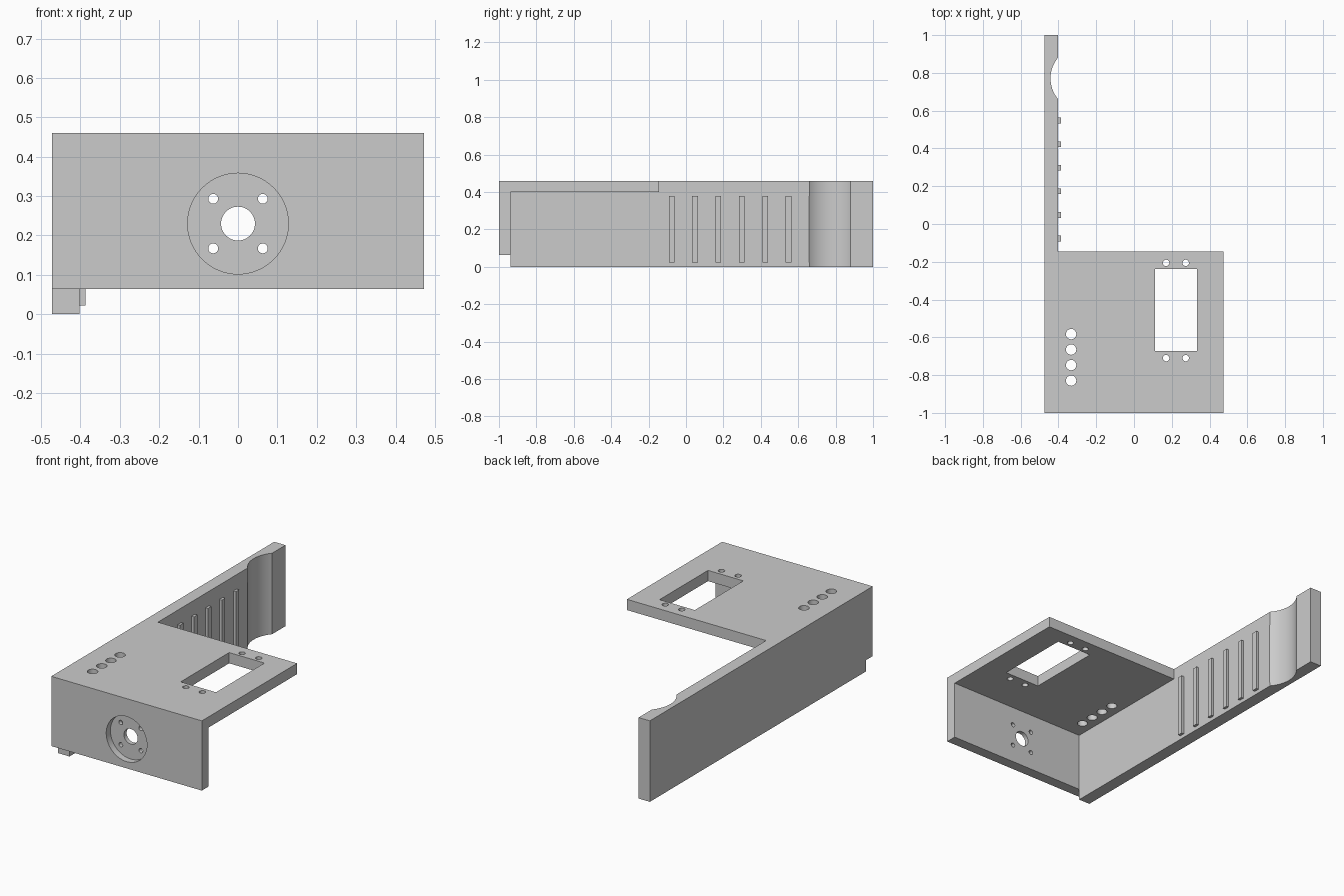
import bpy, bmesh, math
from mathutils import Matrix

cube = bpy.data.objects.get("Cube")
if cube:
    bpy.data.objects.remove(cube, do_unlink=True)

HALF_W, TOP, FLOOR = 0.473, 0.46, 0.064
WALL_IN, FRONT_IN, DECK_UNDER, DECK_BACK = -0.402, -0.938, 0.399, -0.145

grey = bpy.data.materials.new("plain_grey")
grey.use_nodes = True
grey.diffuse_color = (0.6, 0.6, 0.6, 1)
grey.node_tree.nodes["Principled BSDF"].inputs["Base Color"].default_value = (0.6, 0.6, 0.6, 1)


def finish(name, bm):
    bmesh.ops.recalc_face_normals(bm, faces=bm.faces)
    mesh = bpy.data.meshes.new(name)
    bm.to_mesh(mesh)
    bm.free()
    mesh.materials.append(grey)
    ob = bpy.data.objects.new(name, mesh)
    bpy.context.collection.objects.link(ob)
    return ob


def box(name, x, y, z):
    bm = bmesh.new()
    bmesh.ops.create_cube(bm, size=1)
    for v in bm.verts:
        v.co = [r[0] if c < 0 else r[1] for c, r in zip(v.co, (x, y, z))]
    return finish(name, bm)


def rod(name, centre, radius, depth, axis="Z", sides=32):
    bm = bmesh.new()
    turn = Matrix.Rotation(math.pi / 2, 4, "X") if axis == "Y" else Matrix()
    bmesh.ops.create_cone(bm, cap_ends=True, segments=sides, radius1=radius, radius2=radius,
                          depth=depth, matrix=Matrix.Translation(centre) @ turn)
    return finish(name, bm)


def combine(target, tool, operation):
    """Apply a boolean and discard the tool object."""
    mod = target.modifiers.new("combine", "BOOLEAN")
    mod.operation, mod.solver, mod.object = operation, "EXACT", tool
    bpy.context.view_layer.objects.active = target
    bpy.ops.object.modifier_apply(modifier=mod.name)
    bpy.data.objects.remove(tool, do_unlink=True)


# Long side wall with a notch at its lower front corner
bm = bmesh.new()
profile = [(FRONT_IN, 0), (1, 0), (1, TOP), (-1, TOP), (-1, FLOOR), (FRONT_IN, FLOOR)]
face = bm.faces.new([bm.verts.new((-HALF_W, y, z)) for y, z in profile])
grown = bmesh.ops.extrude_face_region(bm, geom=[face])["geom"]
bmesh.ops.translate(bm, vec=(WALL_IN + HALF_W, 0, 0),
                    verts=[g for g in grown if isinstance(g, bmesh.types.BMVert)])
bracket = finish("mounting_bracket", bm)

# Front plate and top deck
combine(bracket, box("front_plate", (-0.44, HALF_W), (-1, FRONT_IN), (FLOOR, TOP)), "UNION")
combine(bracket, box("top_deck", (-0.44, HALF_W), (-1, DECK_BACK), (DECK_UNDER, TOP)), "UNION")

# Grip ribs on the inner wall, the last one mostly swallowed by the scoop
for i in range(7):
    y = 0.673 - 0.125 * i
    combine(bracket, box("rib", (-0.43, -0.387), (y - 0.015, y + 0.015), (0.022, 0.378)), "UNION")

# Curved scoop in the wall
combine(bracket, rod("scoop", (-0.271, 0.771, 0.23), 0.171, 1, sides=96), "DIFFERENCE")

# Round recess with a shaft hole and four screw holes in the front plate
combine(bracket, rod("recess", (0, -1, 0.23), 0.128, 0.076, "Y", 64), "DIFFERENCE")
combine(bracket, rod("shaft_hole", (0, -0.95, 0.23), 0.043, 0.2, "Y", 48), "DIFFERENCE")
for sx in (-1, 1):
    for sz in (-1, 1):
        combine(bracket, rod("screw_hole", (sx * 0.063, -0.95, 0.23 + sz * 0.063),
                             0.0125, 0.2, "Y"), "DIFFERENCE")

# Rectangular window in the deck with its screw holes
combine(bracket, box("window", (0.111, 0.333), (-0.673, -0.238), (0.3, 0.6)), "DIFFERENCE")
for x in (0.17, 0.274):
    for y in (-0.71, -0.206):
        combine(bracket, rod("window_screw", (x, y, 0.43), 0.017, 0.2), "DIFFERENCE")

# Row of cable holes in the deck
for i in range(4):
    combine(bracket, rod("cable_hole", (-0.333, -0.829 + 0.082 * i, 0.43), 0.0275, 0.2),
            "DIFFERENCE")

# Smooth the curved walls, keep the edges crisp
bpy.ops.object.select_all(action="DESELECT")
bracket.select_set(True)
bpy.context.view_layer.objects.active = bracket
bpy.ops.object.shade_smooth_by_angle(angle=math.radians(30))
